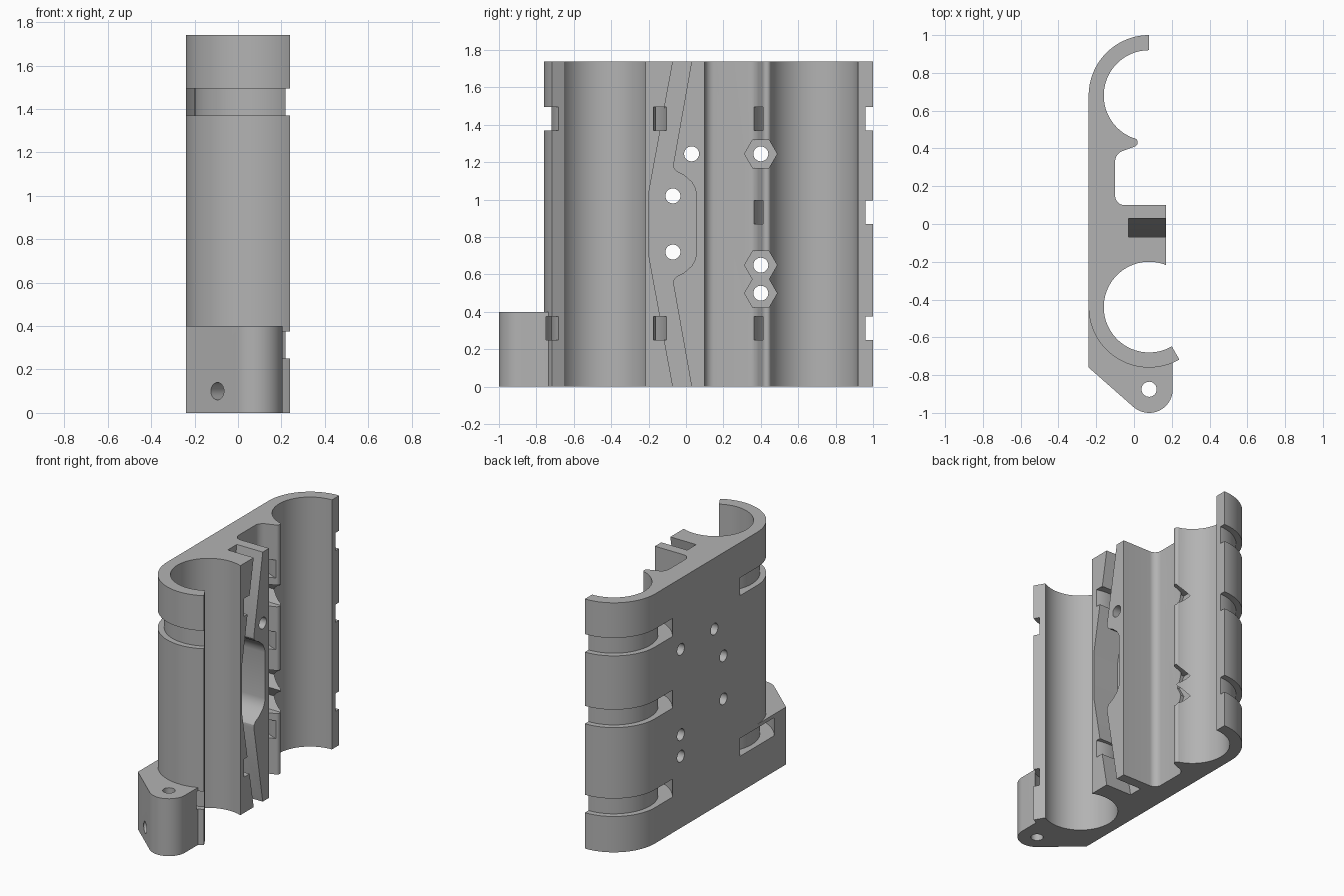
import bpy, bmesh
from math import radians, cos, sin
from mathutils import Vector

cube = bpy.data.objects.get("Cube")
if cube:
    bpy.data.objects.remove(cube, do_unlink=True)

grey = bpy.data.materials.new("plain grey")
grey.use_nodes = True
tone = (0.45, 0.45, 0.45, 1)
grey.diffuse_color = tone
grey.node_tree.nodes["Principled BSDF"].inputs["Base Color"].default_value = tone

HEIGHT = 1.74
TUBE_X, BACK_Y, FRONT_Y = 0.08, 0.68, -0.44
OUTER, BORE, TIE = 0.32, 0.24, 0.28
FLAT_X = -0.24


def arc(cx, cy, r, a, b, n=32):
    return [(cx + r * cos(radians(a + (b - a) * i / n)),
             cy + r * sin(radians(a + (b - a) * i / n))) for i in range(n + 1)]


def circle(cx, cy, r, n=32):
    return arc(cx, cy, r, 0, 360, n)[:-1]


def prism(name, outline, lo, hi, axis="z"):
    """Extrude a flat outline along z, or along x when it holds (y, z) pairs."""
    def place(p, w):
        return (p[0], p[1], w) if axis == "z" else (w, p[0], p[1])
    bm = bmesh.new()
    face = bm.faces.new([bm.verts.new(place(p, lo)) for p in outline])
    ext = bmesh.ops.extrude_face_region(bm, geom=[face])
    shift = Vector(place((0, 0), hi - lo))
    bmesh.ops.translate(bm, vec=shift,
                        verts=[v for v in ext["geom"] if isinstance(v, bmesh.types.BMVert)])
    bmesh.ops.recalc_face_normals(bm, faces=bm.faces)
    mesh = bpy.data.meshes.new(name)
    bm.to_mesh(mesh)
    bm.free()
    mesh.materials.append(grey)
    ob = bpy.data.objects.new(name, mesh)
    bpy.context.collection.objects.link(ob)
    return ob


def combine(target, tool, operation="DIFFERENCE"):
    mod = target.modifiers.new("combine", "BOOLEAN")
    mod.operation, mod.solver, mod.object = operation, "EXACT", tool
    bpy.context.view_layer.objects.active = target
    bpy.ops.object.modifier_apply(modifier=mod.name)
    bpy.data.objects.remove(tool, do_unlink=True)


# Main body: two open bearing tubes joined by a flat back and a middle block
outline = arc(TUBE_X, BACK_Y, OUTER, 90, 180)
outline += arc(TUBE_X, FRONT_Y, OUTER, 180, 300, 40)
outline += arc(TUBE_X, FRONT_Y, BORE, 300, 68, 64)
outline += [(0.17, -0.2175), (0.17, 0.10)]
outline += arc(-0.05, 0.15, 0.05, 270, 180, 8)
outline += arc(-0.04, 0.33, 0.06, 180, 110, 8)
outline += arc(-0.003, 0.432, 0.023, -70, 85, 10)
outline += arc(TUBE_X, BACK_Y, BORE, 250, 90, 48)
body = prism("bearing_holder", outline, 0, HEIGHT)

# Mounting lug at the foot of the front tube
lug = [(FLAT_X, FRONT_Y), (FLAT_X, -0.76)]
lug += arc(TUBE_X, -0.875, 0.125, 229, 360, 20)
lug += [(0.205, -0.735)]
lug += arc(TUBE_X, FRONT_Y, TIE, 285, 180, 32)
combine(body, prism("lug", lug, 0, 0.4), "UNION")
combine(body, prism("lug_hole", circle(TUBE_X, -0.875, 0.04), -0.1, 0.5))

# Angled screw hole in the lug's slanted face
screw = prism("lug_screw_hole", circle(0, 0, 0.04), -0.1, 0.12)
screw.rotation_euler = Vector((0.66, 0.75, 0)).to_track_quat("Z", "Y").to_euler()
screw.location = (-0.095, -0.888, 0.1)
bpy.context.view_layer.update()
combine(body, screw)

# Curved cable tie channels around both tubes
for y, heights in ((BACK_Y, (0.25, 0.87, 1.37)), (FRONT_Y, (0.25, 1.37))):
    channel = arc(0.05, y, 0.345, 45, 315, 64) + arc(TUBE_X, y, TIE, 315, 45, 64)
    for z in heights:
        combine(body, prism("tie_channel", channel, z, z + 0.125))

# Belt pocket in the middle block
upper = [(0.03, HEIGHT), (0.047, HEIGHT + 0.1), (-0.087, HEIGHT + 0.1),
         (-0.07, HEIGHT), (-0.20, 1.03)]
lower = [(y, HEIGHT - z) for y, z in reversed(upper)]
bulge = [(-0.068, 1.19), (-0.066, 1.17), (-0.05, 1.15), (-0.01, 1.13),
         (0.03, 1.095), (0.05, 1.06), (0.055, 1.03)]
pocket = upper + lower + [(y, HEIGHT - z) for y, z in bulge] + bulge[::-1]
combine(body, prism("belt_pocket", pocket, -0.03, 0.4, "x"))

# Hexagonal nut traps beside the back tube
nuts = [(0.40, 1.245), (0.40, 0.65), (0.40, 0.50)]
for y, z in nuts:
    combine(body, prism("nut_trap", circle(y, z, 0.087, 6), -0.12, 0.3, "x"))

# Bolt holes through the flat back
for y, z in nuts + [(-0.07, 1.02), (-0.07, 0.72), (0.03, 1.245)]:
    combine(body, prism("bolt_hole", circle(y, z, 0.04), -0.5, 0.5, "x"))

bpy.ops.object.select_all(action="DESELECT")
body.select_set(True)
bpy.context.view_layer.objects.active = body
bpy.ops.object.shade_smooth_by_angle(angle=radians(30))
